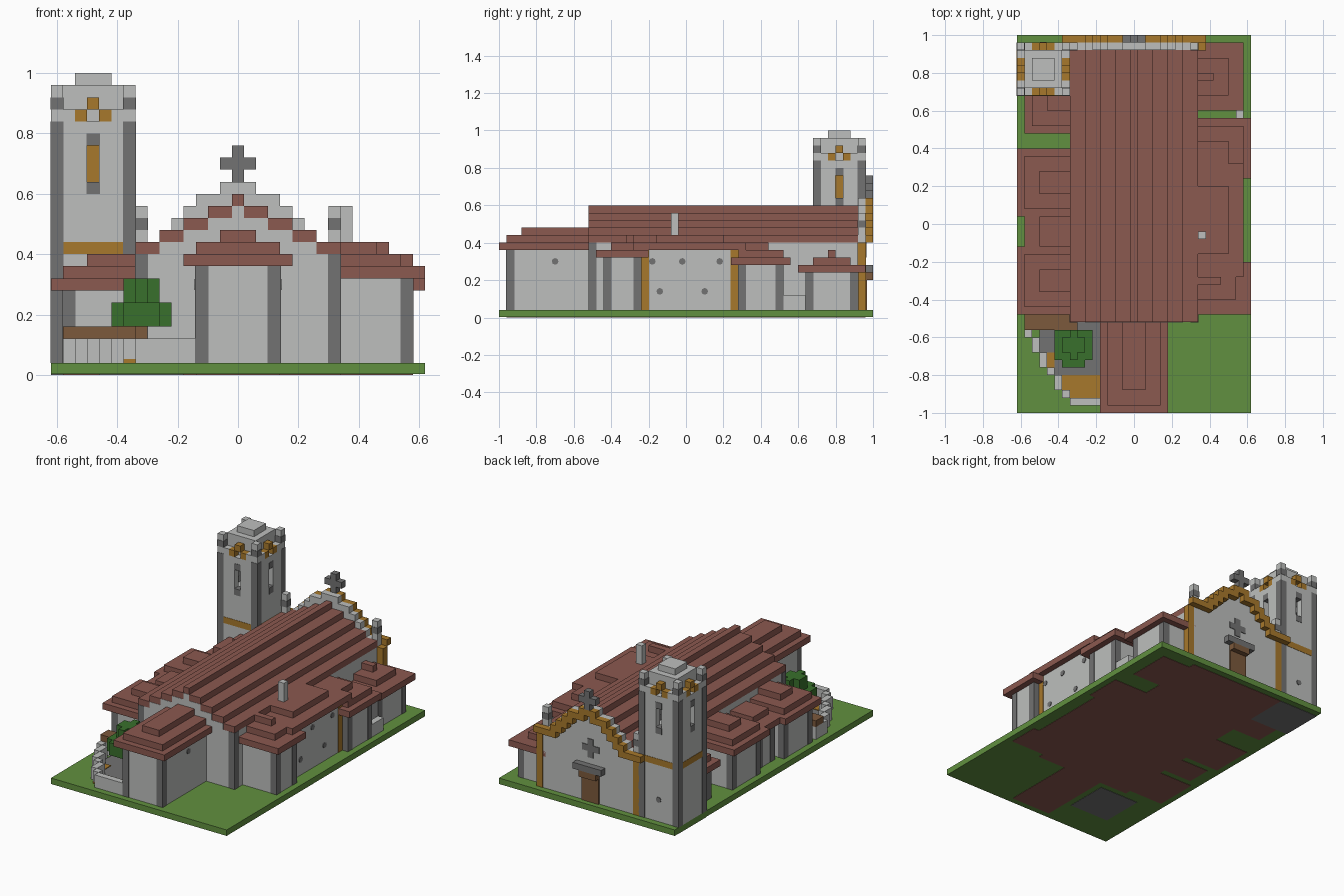
import bpy, bmesh
from mathutils import Matrix

cube = bpy.data.objects.get("Cube")
if cube:
    bpy.data.objects.remove(cube, do_unlink=True)

# Grid: one cell is U wide, x cells 0..W, y cells 0..L, z cells from the ground up
U, W, L = 0.04, 31, 50
MID = W / 2
EPS = 0.05


def material(name, r, g, b):
    m = bpy.data.materials.new(name)
    m.use_nodes = True
    m.diffuse_color = (r, g, b, 1)
    m.node_tree.nodes["Principled BSDF"].inputs["Base Color"].default_value = (r, g, b, 1)
    return m


STONE = material("pale stone", .51, .52, .51)
DARK = material("dark stone", .17, .17, .17)
ROOF = material("roof tile", .26, .1, .08)
OCHRE = material("ochre trim", .39, .19, .025)
GRASS = material("grass", .12, .28, .05)
LEAF = material("leaf", .04, .16, .025)
WOOD = material("wood", .2, .1, .045)


def finish(name, mat, bm):
    me = bpy.data.meshes.new(name)
    bm.to_mesh(me)
    bm.free()
    me.materials.append(mat)
    ob = bpy.data.objects.new(name, me)
    bpy.context.collection.objects.link(ob)
    return ob


def place(x, y, z):
    return ((x - MID) * U, (y - L / 2) * U, z * U)


def boxes(name, mat, *cells, grow=0):
    """One object from boxes given as x0, x1, y0, y1, z0, z1."""
    bm = bmesh.new()
    for x0, x1, y0, y1, z0, z1 in cells:
        x0, x1 = sorted((x0, x1))
        y0, y1 = sorted((y0, y1))
        size = (x1 - x0 + 2 * grow, y1 - y0 + 2 * grow, z1 - z0)
        mid = place((x0 + x1) / 2, (y0 + y1) / 2, (z0 + z1) / 2)
        mat4 = Matrix.Translation(mid) @ Matrix.Diagonal([s * U for s in size] + [1])
        bmesh.ops.create_cube(bm, size=1, matrix=mat4)
    return finish(name, mat, bm)


def discs(name, axis, *centres):
    """Small eight-sided windows facing along an axis."""
    bm = bmesh.new()
    for c in centres:
        turn = Matrix.Rotation(1.5708, 4, "Y" if axis == "X" else "X")
        bmesh.ops.create_cone(bm, cap_ends=True, segments=8, radius1=U * .45, radius2=U * .45,
                              depth=U * .2, matrix=Matrix.Translation(place(*c)) @ turn)
    return finish(name, DARK, bm)


def span(half, *rest):
    """Box centred across the width."""
    return (MID - half, MID + half, *rest)


# Ground
boxes("ground", GRASS, (0, W, 0, L, EPS, 1))
boxes("nave_floor", ROOF, span(8.5, 13, 49, 0, EPS), span(3.5, 1, 13, 0, EPS))
boxes("paved_base", DARK, (0, 7, 42, 49, 0, EPS), (4, 11, 5, 12, 0, EPS))

# Nave with stepped roof and gable end
boxes("nave_walls", STONE, span(8.5, 12, 48, 1, 10))
steps = [8.5, 6.5, 4.5, 2.5, .5]
boxes("nave_roof", ROOF, *[span(h, 12, 48, 10 + k, 11 + k) for k, h in enumerate(steps)])
boxes("nave_gable", STONE,
      *[span(h, 12 - EPS, 13, 10 + k, 11 + k) for k, h in enumerate(steps[1:])])
boxes("nave_corners", DARK, (7, 8, 12, 13, 1, 10), (23, 24, 12, 13, 1, 10), grow=EPS)

# Front annex
boxes("annex_walls", STONE, span(3.5, 1, 12, 1, 9))
boxes("annex_corners", DARK, (12, 13, 1, 2, 1, 9), (18, 19, 1, 2, 1, 9), grow=EPS)
boxes("annex_roof", ROOF, span(4.5, 0, 12, 9, 10), span(3.5, 1, 12, 10, 11),
      span(1.5, 3, 12, 11, 12))
discs("annex_windows", "X", (12, 7.5, 7.5), (19, 7.5, 7.5))


def wing(name, side, eave, layers, post=DARK):
    """Side room: walls, corner posts and a roof of layers (reach, y0, y1)."""
    def out(a, b, *rest):
        return (MID + side * (8.5 + a), MID + side * (8.5 + b), *rest)
    reach, y0, y1 = layers[0]
    reach, y0, y1 = reach - 1, y0 + 1, y1 - 1
    boxes(name + "_walls", STONE, out(-1, reach, y0, y1, 1, eave))
    boxes(name + "_posts", post, *[out(reach - 1, reach, y, y + 1, 1, eave)
                                   for y in (y0, y1 - 1)], grow=EPS)
    boxes(name + "_floor", ROOF, out(-1, reach, y0, y1, 0, EPS))
    boxes(name + "_roof", ROOF, *[out(-.5, r, a, b, eave + k, eave + k + 1)
                                  for k, (r, a, b) in enumerate(layers)])


# Side rooms along both flanks
wing("east_front_room", 1, 8, [(7, 13, 20), (5, 15, 20), (3, 17, 18)])
wing("east_middle_room", 1, 9, [(6, 18, 33), (4, 21, 30)], OCHRE)
wing("east_rear_room", 1, 7, [(7, 31, 39), (6, 32, 38), (4, 33, 36)])
wing("east_porch_room", 1, 6, [(6, 40, 49), (4, 42, 47), (2, 44, 45)])
wing("west_rear_room", -1, 6, [(6, 37, 43), (5, 38, 42), (3, 40, 42)])
wing("west_middle_room", -1, 7, [(7, 26, 35), (6, 27, 34), (4, 29, 32)])
wing("west_link", -1, 7, [(6, 21, 27), (4, 22, 26)])
wing("west_front_room", -1, 7, [(7, 13, 22), (6, 14, 21), (4, 16, 19)])
discs("side_windows", "X", *[(29, y, 3.5) for y in (21.5, 27.5)],
      *[(29, y, 7.5) for y in (20.5, 24.5, 29.5)])
boxes("chimney", STONE, (24, 25, 23, 24, 10, 14))
boxes("low_yard_wall", STONE, (29, 30, 38, 41, 1, 3))

# Rear facade with stepped parapet and ochre coping
parapet = [8.5, 6.5, 5.5, 4.5, 3.5, 1.5]
boxes("facade_wall", STONE, span(8.5, 48, 49, 1, 10),
      *[span(h, 48, 49, 10 + k, 11 + k) for k, h in enumerate(parapet)])
coping = []
for k, h in enumerate(parapet):
    inner = parapet[k + 1] - 1 if k < 5 else 0
    outer = h + (k == 0)
    for s in (-1, 1):
        coping.append((MID + s * inner, MID + s * outer, 49, 50, 10 + k, 11 + k))
boxes("facade_coping", OCHRE, *coping)
boxes("facade_pilasters", OCHRE, (24, 25, 48, 49, 1, 10), (7, 8, 48, 49, 1, 10), grow=EPS)
for x, label in ((7, "west"), (23, "east")):
    boxes(label + "_pinnacle", STONE, (x, x + 1, 48, 49, 11, 14))
    boxes(label + "_pinnacle_band", DARK, (x, x + 1, 48, 49, 12, 13), grow=EPS)
boxes("roof_cross", DARK, span(.5, 49, 50, 16, 19), span(1.5, 49, 50, 17, 18))
boxes("door", WOOD, span(1.5, 49, 49.2, 1, 5), span(1.5, 49, 50, 5, 6))
boxes("door_lintel", DARK, span(2.5, 49, 50, 6, 7))
boxes("facade_window", DARK, span(.5, 49, 49.1, 8, 11), span(1.5, 49, 49.1, 9, 10))

# Bell tower, each side turned about its centre
TX, TY = 3.5, 45.5


def around(u0, u1, v0, v1, *z):
    """The same box on all four sides: u along the side, v outwards."""
    return [(TX + u0, TX + u1, TY + v0, TY + v1, *z), (TX - u0, TX - u1, TY - v0, TY - v1, *z),
            (TX + v0, TX + v1, TY - u0, TY - u1, *z), (TX - v0, TX - v1, TY + u0, TY + u1, *z)]


def core(half, *z):
    return (TX - half, TX + half, TY - half, TY + half, *z)


boxes("tower_shaft", STONE, core(3.5, 1, 15), core(3.5, 20, 21), core(2.5, 21, 24),
      core(1.5, 24, 25), *around(-3.5, -.5, 2.5, 3.5, 15, 20), *around(.5, 3.5, 2.5, 3.5, 15, 20))
boxes("tower_corners", DARK, *around(2.5, 3.5, 2.5, 3.5, 1, 21), grow=EPS)
boxes("tower_pinnacles", STONE, *around(2.5, 3.5, 2.5, 3.5, 21, 24))
boxes("tower_pinnacle_bands", DARK, *around(2.5, 3.5, 2.5, 3.5, 22, 23), grow=EPS)
boxes("tower_shoulders", STONE, *around(-2.5, -1.5, 2.5, 3.5, 21, 22),
      *around(1.5, 2.5, 2.5, 3.5, 21, 22))
boxes("tower_arches", OCHRE, *around(-1.5, -.5, 2.5, 3.5, 21, 22),
      *around(.5, 1.5, 2.5, 3.5, 21, 22), *around(-.5, .5, 2.5, 3.5, 22, 23))
boxes("belfry_sills", DARK, *around(-.5, .5, 2.5, 3.5, 15, 16),
      *around(-.5, .5, 2.5, 3.5, 19, 20), grow=EPS)
boxes("tower_band", OCHRE, *around(-2.5, 2.5, 3, 3.5 + EPS, 10, 11))
boxes("bell", OCHRE, core(.5, 16, 20))
discs("tower_window", "Y", (TX, 49, 4.5))

# Walled courtyard with bench and tree
curve = [(1, 2, 10, 11), (2, 3, 8, 10), (3, 4, 6, 8), (4, 5, 5, 6), (5, 6, 3, 5),
         (6, 7, 2, 3), (7, 12, 1, 2)]
boxes("courtyard_wall", STONE, *[(*c, 1, 3) for c in curve])
boxes("courtyard_paving", DARK, (3, 12, 8, 12, 1, 1.2), (5, 12, 5, 8, 1, 1.2))
boxes("courtyard_beds", OCHRE, (6, 12, 2, 5, 1, 1.3), (4, 5, 6, 8, 1, 1.3))
boxes("bench", WOOD, (1, 8, 11, 13, 3, 4))
boxes("bench_base", STONE, (1, 8, 11, 13, 1, 3))
boxes("tree_trunk", WOOD, (7, 8, 8, 9, 1, 4))
boxes("tree_crown", LEAF, (5, 10, 7, 11, 4, 6), (6, 9, 6, 11, 4, 6), (6, 9, 8, 10, 6, 8),
      (7, 8, 7, 11, 6, 8))
